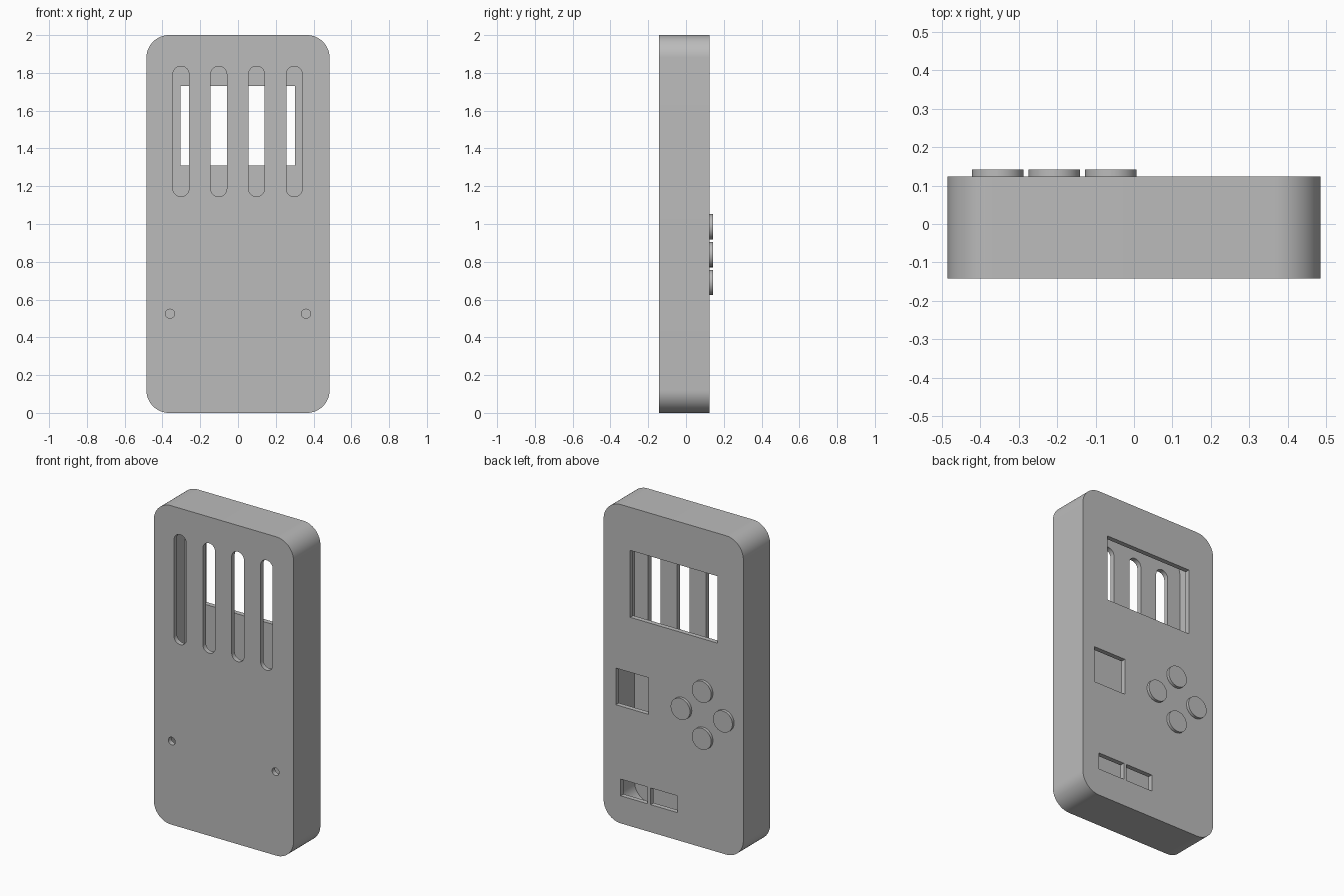
import bpy, bmesh, math

if "Cube" in bpy.data.objects:
    bpy.data.objects.remove(bpy.data.objects["Cube"])

FRONT, BACK, TOP = -0.142, 0.124, 0.142   # y of front wall, back wall, button tops
WALL, SIDE = 0.03, 0.05                   # face wall and side wall thickness

grey = bpy.data.materials.new("plain grey")
grey.diffuse_color = (0.5, 0.5, 0.5, 1)
grey.use_nodes = True
grey.node_tree.nodes["Principled BSDF"].inputs["Base Color"].default_value = grey.diffuse_color


def prism(name, cx, cz, w, h, r, y0, y1, seg=16):
    """Rounded rectangle in the xz plane, extruded along y."""
    pts = []
    if r == 0:
        pts = [(cx + sx * w / 2, cz + sz * h / 2)
               for sx, sz in ((1, 1), (-1, 1), (-1, -1), (1, -1))]
    else:
        for q, (sx, sz) in enumerate(((1, 1), (-1, 1), (-1, -1), (1, -1))):
            for i in range(seg + 1):
                a = math.pi / 2 * (q + i / seg)
                pts.append((cx + sx * (w / 2 - r) + r * math.cos(a),
                            cz + sz * (h / 2 - r) + r * math.sin(a)))
    bm = bmesh.new()
    face = bm.faces.new([bm.verts.new((x, y0, z)) for x, z in pts])
    ext = bmesh.ops.extrude_face_region(bm, geom=[face])
    bmesh.ops.translate(bm, vec=(0, y1 - y0, 0),
                        verts=[v for v in ext["geom"] if isinstance(v, bmesh.types.BMVert)])
    bmesh.ops.remove_doubles(bm, verts=bm.verts, dist=1e-5)
    bmesh.ops.recalc_face_normals(bm, faces=bm.faces)
    me = bpy.data.meshes.new(name)
    bm.to_mesh(me)
    bm.free()
    me.materials.append(grey)
    ob = bpy.data.objects.new(name, me)
    bpy.context.collection.objects.link(ob)
    return ob


def smooth(ob):
    bpy.ops.object.select_all(action='DESELECT')
    ob.select_set(True)
    bpy.context.view_layer.objects.active = ob
    bpy.ops.object.shade_smooth_by_angle(angle=math.radians(30))


# Hollow case
case = prism("case", 0, 1, 0.97, 2.0, 0.12, FRONT, BACK)
cutters = [prism("cavity_cutter", 0, 1, 0.97 - 2 * SIDE, 2 - 2 * SIDE, 0.1,
                 FRONT + WALL, BACK - WALL)]

# Front: four long slots and two screw holes
f0, f1 = FRONT - 0.05, FRONT + WALL + 0.02
for x in (-0.302, -0.102, 0.098, 0.298):
    cutters.append(prism("slot_cutter", x, 1.49, 0.085, 0.69, 0.0424, f0, f1))
for x in (-0.36, 0.36):
    cutters.append(prism("screw_cutter", x, 0.525, 0.048, 0.048, 0.0239, f0, f1, 8))

# Back: screen window, square window and two small windows
b0, b1 = BACK - WALL - 0.02, BACK + 0.05
for x, z, w, h in ((-0.002, 1.52, 0.605, 0.42), (0.286, 0.85, 0.228, 0.23),
                   (0.273, 0.225, 0.187, 0.105), (0.065, 0.225, 0.187, 0.105)):
    cutters.append(prism("window_cutter", x, z, w, h, 0, b0, b1))

for c in cutters:
    m = case.modifiers.new(c.name, 'BOOLEAN')
    m.operation, m.solver, m.object = 'DIFFERENCE', 'EXACT', c
bpy.context.view_layer.objects.active = case
case.select_set(True)
for m in list(case.modifiers):
    bpy.ops.object.modifier_apply(modifier=m.name)
for c in cutters:
    bpy.data.objects.remove(c)
smooth(case)

# Four round buttons in a diamond
for x, z in ((-0.207, 0.985), (-0.207, 0.69), (-0.354, 0.838), (-0.06, 0.838)):
    smooth(prism("button", x, z, 0.134, 0.134, 0.0669, BACK - 0.005, TOP, 12))
